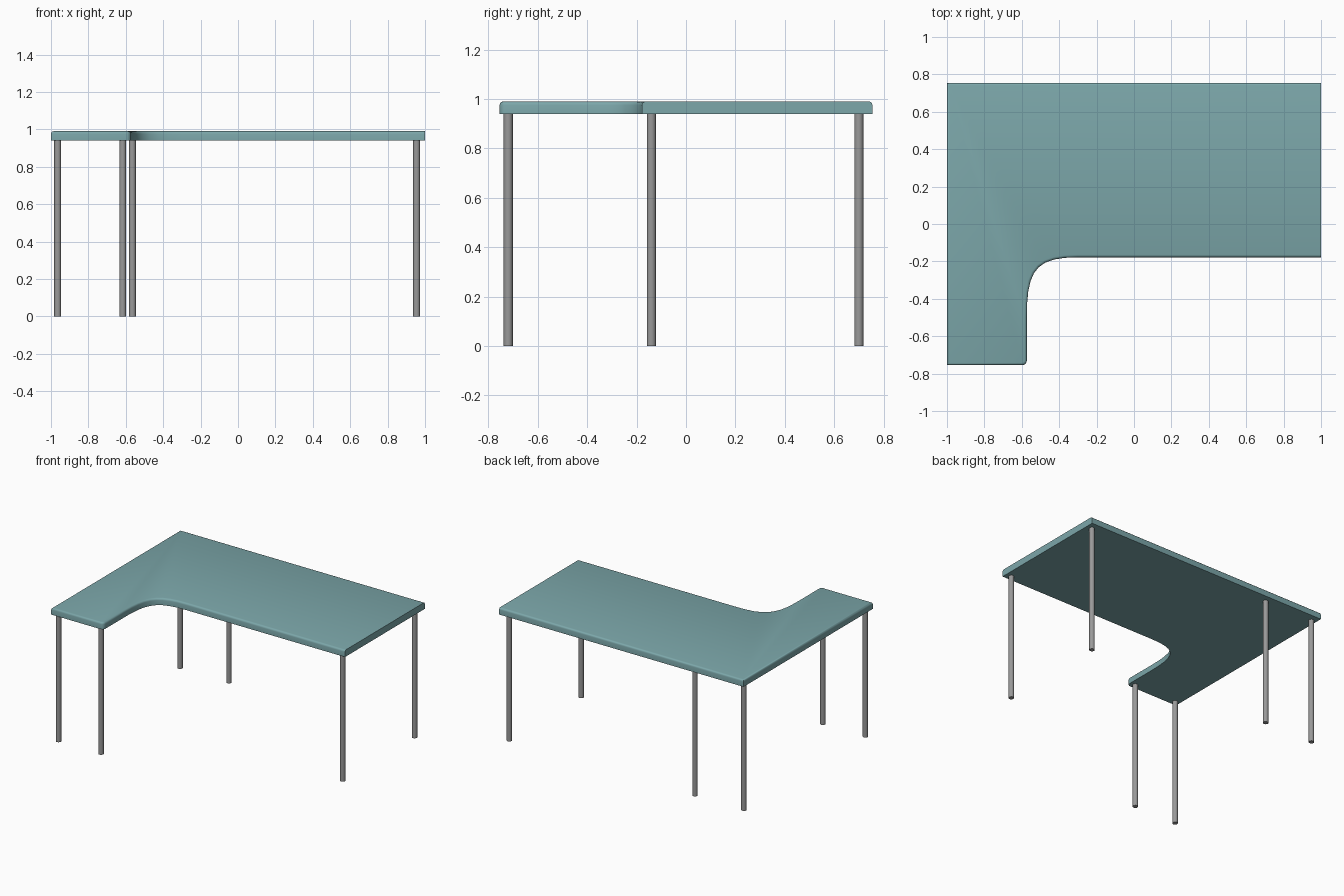
import bpy, bmesh, math
from mathutils import Vector
from mathutils.geometry import interpolate_bezier

cube = bpy.data.objects.get("Cube")
if cube:
    bpy.data.objects.remove(cube, do_unlink=True)

TOP, UNDER = 0.99, 0.94
BACK, FRONT, INNER = 0.755, -0.755, -0.178
WING = -0.573


def material(name, color):
    mat = bpy.data.materials.new(name)
    mat.use_nodes = True
    mat.diffuse_color = (*color, 1)
    bsdf = next(n for n in mat.node_tree.nodes if n.type == 'BSDF_PRINCIPLED')
    bsdf.inputs["Base Color"].default_value = (*color, 1)
    return mat


def finish(name, bm, mat):
    bmesh.ops.recalc_face_normals(bm, faces=bm.faces)
    mesh = bpy.data.meshes.new(name)
    bm.to_mesh(mesh)
    bm.free()
    mesh.materials.append(mat)
    obj = bpy.data.objects.new(name, mesh)
    bpy.context.collection.objects.link(obj)
    bpy.ops.object.select_all(action='DESELECT')
    obj.select_set(True)
    bpy.context.view_layer.objects.active = obj
    bpy.ops.object.shade_smooth_by_angle(angle=math.radians(35))
    return obj


teal = material("muted teal", (0.20, 0.385, 0.40))
grey = material("leg grey", (0.32, 0.32, 0.32))

# L-shaped worktop outline: rounded wing corner and sweeping inner curve
r = 0.025
corner = [(WING - r + r * math.sin(a), FRONT + r - r * math.cos(a))
          for a in (math.radians(22.5 * i) for i in range(5))]
sweep = [(p.x, p.y) for p in interpolate_bezier(
    Vector((WING, -0.5)), Vector((WING, -0.25)),
    Vector((-0.53, INNER)), Vector((-0.3, INNER)), 10)]
outline = ([(-1, BACK), (-1, FRONT)] + corner + sweep
           + [(1, INNER), (1, BACK)])

bm = bmesh.new()
base = bm.faces.new([bm.verts.new((x, y, UNDER)) for x, y in outline])
extruded = bmesh.ops.extrude_face_region(bm, geom=[base], use_keep_orig=True)
for v in extruded["geom"]:
    if isinstance(v, bmesh.types.BMVert):
        v.co.z = TOP
bmesh.ops.recalc_face_normals(bm, faces=bm.faces)

# Soften the upper rim, leaving the right-hand end cut square
rim = [e for e in bm.edges
       if all(v.co.z > TOP - 0.001 for v in e.verts)
       and not all(v.co.x > 0.99 for v in e.verts)]
bmesh.ops.bevel(bm, geom=rim, offset=0.014, segments=3, profile=0.5,
                affect='EDGES', clamp_overlap=True)
finish("worktop", bm, teal)

# Slim round legs
legs = {
    "front_wing_outer_leg": (-0.964, -0.72),
    "front_wing_inner_leg": (-0.616, -0.72),
    "back_corner_leg": (-0.964, 0.70),
    "back_middle_leg": (-0.564, 0.70),
    "end_front_leg": (0.955, -0.14),
    "end_back_leg": (0.955, 0.70),
}
for name, (x, y) in legs.items():
    bm = bmesh.new()
    bmesh.ops.create_cone(bm, cap_ends=True, segments=16, radius1=0.0185,
                          radius2=0.0185, depth=UNDER)
    bmesh.ops.translate(bm, verts=bm.verts, vec=(x, y, UNDER / 2))
    finish(name, bm, grey)
